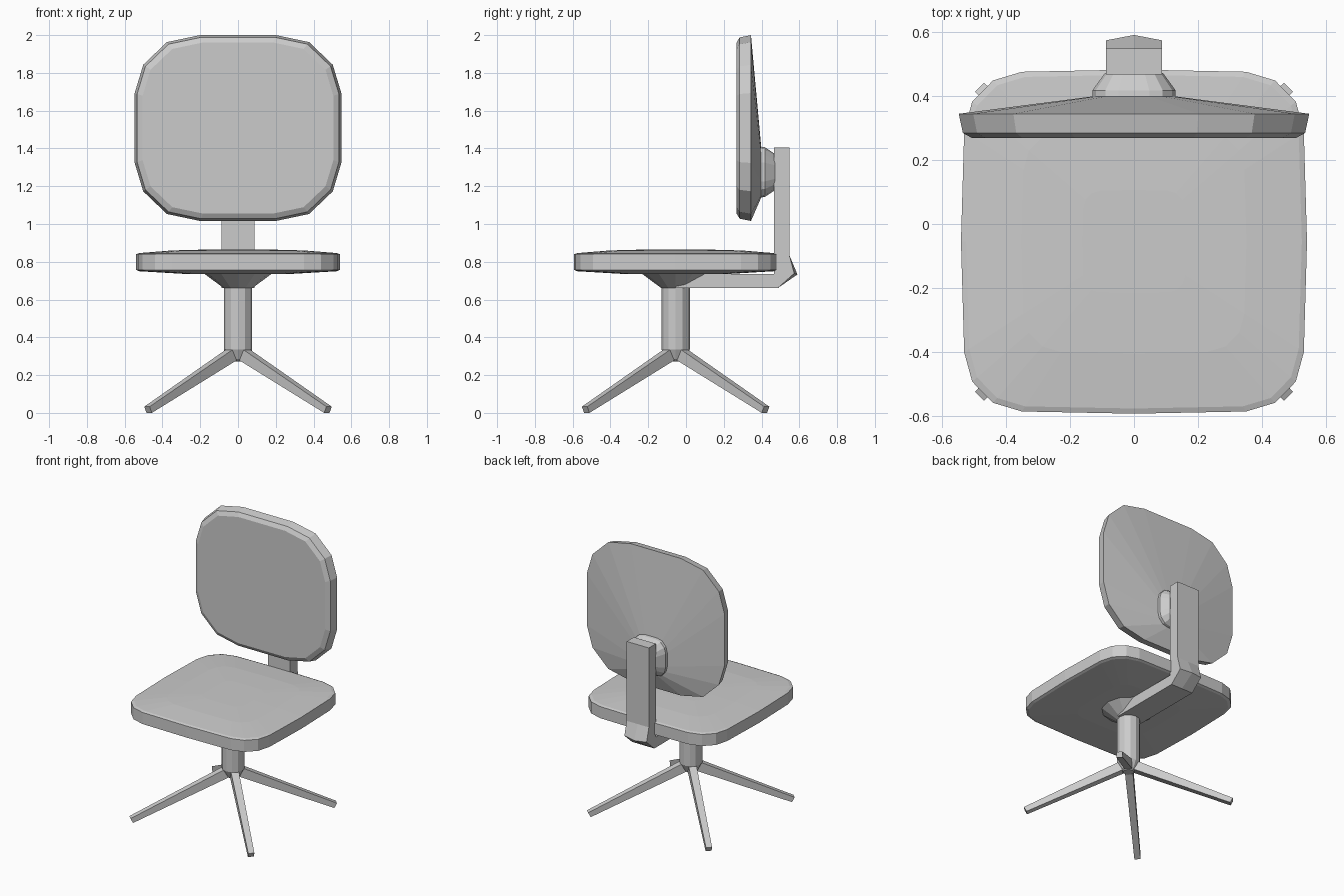
import bpy, bmesh, math
from mathutils import Vector

if "Cube" in bpy.data.objects:
    bpy.data.objects.remove(bpy.data.objects["Cube"])

CY = -0.055  # y of the pedestal axis


def loft(name, rings):
    """Skin a list of equal-length point rings and cap both ends."""
    bm = bmesh.new()
    rows = [[bm.verts.new(p) for p in ring] for ring in rings]
    n = len(rows[0])
    for a, b in zip(rows, rows[1:]):
        for i in range(n):
            j = (i + 1) % n
            bm.faces.new((a[i], a[j], b[j], b[i]))
    bm.faces.new(rows[0][::-1])
    bm.faces.new(rows[-1])
    bmesh.ops.recalc_face_normals(bm, faces=bm.faces)
    mesh = bpy.data.meshes.new(name)
    bm.to_mesh(mesh)
    bm.free()
    obj = bpy.data.objects.new(name, mesh)
    bpy.context.collection.objects.link(obj)
    return obj


def mirrored(quarter):
    """Close a first-quadrant outline by mirroring it in both axes."""
    pts = []
    for sx, sy, step in ((1, 1, 1), (-1, 1, -1), (-1, -1, 1), (1, -1, -1)):
        for x, y in quarter[::step]:
            p = (x * sx, y * sy)
            if p not in pts:
                pts.append(p)
    return pts


def circle(r, z, n=12):
    return [(r * math.cos(2 * math.pi * i / n),
             CY + r * math.sin(2 * math.pi * i / n), z) for i in range(n)]


# Seat: slightly domed rounded square
seat_outline = mirrored([(0.54, 0), (0.53, 0.345), (0.505, 0.437),
                         (0.44, 0.503), (0.35, 0.53), (0, 0.537)])
loft("seat", [[(x * s, CY + y * s, z) for x, y in seat_outline]
              for s, z in ((0.5, 0.735), (0.97, 0.75), (1, 0.757), (1, 0.84),
                           (0.97, 0.846), (0.65, 0.86), (0.3, 0.865))])

# Backrest: rounded pad, its back tapering to the small hub outline
back_outline = mirrored([(0.545, 0.185), (0.5, 0.335), (0.375, 0.455), (0.2, 0.492)])


def back_ring(y, half_x, half_z, cz):
    return [(x * half_x / 0.545, y, cz + z * half_z / 0.492) for x, z in back_outline]


loft("backrest", [back_ring(0.268, 0.505, 0.453, 1.508),
                  back_ring(0.284, 0.534, 0.48, 1.508),
                  back_ring(0.344, 0.547, 0.492, 1.508),
                  back_ring(0.398, 0.13, 0.135, 1.275)])
loft("backrest_hub", [back_ring(0.39, 0.13, 0.135, 1.275),
                      back_ring(0.417, 0.13, 0.132, 1.275),
                      back_ring(0.472, 0.09, 0.095, 1.275)])

# L-shaped support bar with a ridged elbow
bar = [(CY, 0.66), (0.485, 0.66), (0.573, 0.738), (0.547, 0.835),
       (0.547, 1.405), (0.467, 1.405), (0.467, 0.735), (CY, 0.735)]
ridge = bar[:2] + [(0.59, 0.733)] + bar[3:]
loft("support_bar", [[(x, y, z) for y, z in prof]
                     for x, prof in ((-0.088, bar), (0, ridge), (0.088, bar))])

# Pedestal: seat mount flare and column with tapered foot
loft("seat_mount", [circle(0.075, 0.66), circle(0.183, 0.74)])
loft("column", [circle(0.035, 0.272), circle(0.05, 0.285),
                circle(0.075, 0.335), circle(0.075, 0.67)])

# Four splayed, tapered legs
for k in range(4):
    a = math.radians(45 + 90 * k)
    out = Vector((math.cos(a), math.sin(a), 0))
    side = Vector((-out.y, out.x, 0))

    def section(r_top, z_top, r_low, z_low, w):
        base = Vector((0, CY, 0))
        return [base + out * r + side * s * w + Vector((0, 0, z))
                for r, z, s in ((r_top, z_top, -1), (r_top, z_top, 1),
                                (r_low, z_low, 1), (r_low, z_low, -1))]

    loft(f"leg_{k + 1}", [section(0.055, 0.34, 0.02, 0.285, 0.026),
                          section(0.682, 0.033, 0.665, 0.0, 0.02)])
